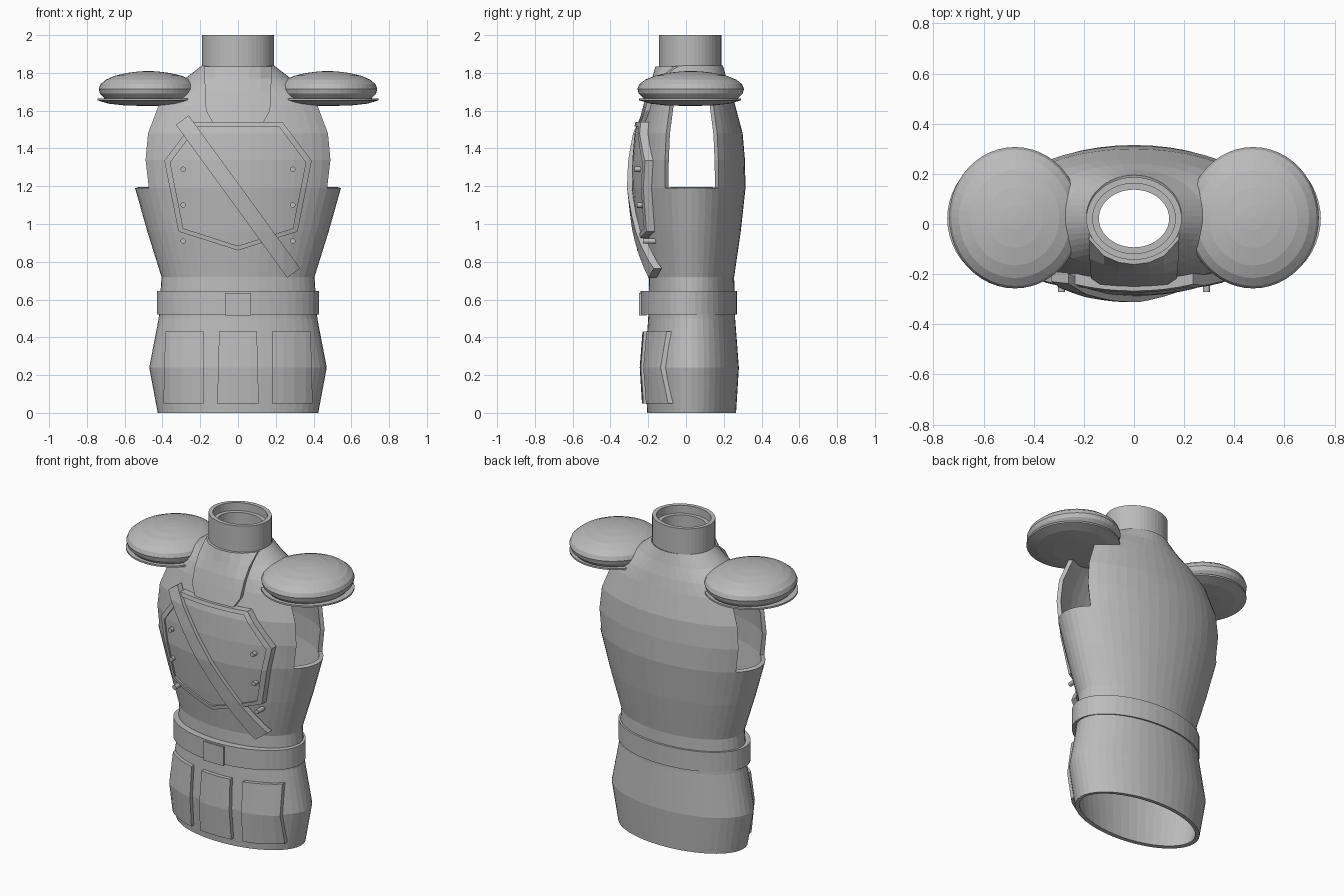
import bpy, bmesh, math
from mathutils import Vector

cube = bpy.data.objects.get("Cube")
if cube:
    bpy.data.objects.remove(cube, do_unlink=True)

grey = bpy.data.materials.new("plain grey")
grey.use_nodes = True
grey.diffuse_color = (0.5, 0.5, 0.5, 1)
grey.node_tree.nodes["Principled BSDF"].inputs["Base Color"].default_value = (0.5, 0.5, 0.5, 1)

SEG = 48
CY = 0.03
# torso rings: height, half width, half depth
RINGS = [(0, .425, .235), (.24, .47, .25), (.5, .42, .23), (.72, .405, .225),
         (.96, .48, .26), (1.19, .545, .285), (1.34, .565, .282), (1.48, .55, .27),
         (1.63, .485, .23), (1.70, .40, .21), (1.77, .28, .185), (1.84, .19, .165)]


def finish(name, bm):
    bmesh.ops.recalc_face_normals(bm, faces=bm.faces[:])
    mesh = bpy.data.meshes.new(name)
    bm.to_mesh(mesh)
    bm.free()
    mesh.materials.append(grey)
    obj = bpy.data.objects.new(name, mesh)
    bpy.context.collection.objects.link(obj)
    return obj


def loft(name, rings, cx=0, cy=CY, closed=False, skip=None):
    """Stack elliptical rings of (z, rx, ry); a zero radius welds to a point."""
    bm = bmesh.new()
    rows = []
    for z, rx, ry in rings:
        angles = [math.tau * j / SEG for j in range(SEG)]
        rows.append([bm.verts.new((cx + rx * math.cos(a), cy + ry * math.sin(a), z)) for a in angles])
    count = len(rows) if closed else len(rows) - 1
    for i in range(count):
        a, b = rows[i], rows[(i + 1) % len(rows)]
        for j in range(SEG):
            k = (j + 1) % SEG
            if not (skip and skip(rings[i][0], math.tau * (j + .5) / SEG)):
                bm.faces.new((a[j], a[k], b[k], b[j]))
    bmesh.ops.remove_doubles(bm, verts=bm.verts[:], dist=0.0005)
    return finish(name, bm)


def front_y(x, z):
    """Depth of the torso's front surface."""
    z = min(max(z, 0), RINGS[-1][0])
    for (z0, a0, b0), (z1, a1, b1) in zip(RINGS, RINGS[1:]):
        if z <= z1:
            t = (z - z0) / (z1 - z0)
            rx, ry = a0 + t * (a1 - a0), b0 + t * (b1 - b0)
            return CY - ry * math.sqrt(max(0.02, 1 - (x / rx) ** 2))


def conform(name, polygons, offset, sink=0.01):
    """Plate of flat outlines (x, z) bent onto the torso's front."""
    bm = bmesh.new()
    for poly in polygons:
        bm.faces.new([bm.verts.new((x, 0, z)) for x, z in poly])
    bmesh.ops.remove_doubles(bm, verts=bm.verts[:], dist=0.0005)
    cuts = [((i * .06, 0, 0), (1, 0, 0)) for i in range(-7, 8)]
    cuts += [((0, 0, r[0]), (0, 0, 1)) for r in RINGS]
    for co, no in cuts:
        bmesh.ops.bisect_plane(bm, geom=bm.verts[:] + bm.edges[:] + bm.faces[:],
                               plane_co=co, plane_no=no, dist=0.0005)
    base = bm.verts[:]
    ext = bmesh.ops.extrude_face_region(bm, geom=bm.faces[:])
    outer = [g for g in ext["geom"] if isinstance(g, bmesh.types.BMVert)]
    for v in base:
        v.co.y = front_y(v.co.x, v.co.z) + sink
    for v in outer:
        v.co.y = front_y(v.co.x, v.co.z) - offset
    return finish(name, bm)


# Torso shell with open arm holes
def arm_hole(z, a):
    return 1.18 < z < 1.69 and abs(math.cos(a)) > math.cos(math.pi / 6)


torso = loft("torso", RINGS, skip=arm_hole)
shell = torso.modifiers.new("thickness", 'SOLIDIFY')
shell.thickness = 0.025
shell.offset = -1

# Neck tube with an inner ledge
loft("neck", [(1.82, .19, .165), (2, .19, .165), (2, .165, .14), (1.95, .165, .14),
              (1.95, .14, .115), (1.82, .14, .115)], cy=.022, closed=True)

# Belt and buckle
loft("belt", [(.52, .43, .255), (.645, .43, .255), (.645, .39, .21), (.52, .39, .21)],
     cy=.015, closed=True)
bm = bmesh.new()
bmesh.ops.create_cube(bm, size=1)
bmesh.ops.scale(bm, vec=(.14, .04, .12), verts=bm.verts[:])
bmesh.ops.translate(bm, vec=(0, -.228, .575), verts=bm.verts[:])
finish("belt_buckle", bm)

# Shoulder pads: domed cushion over a shallow dish
CUSHION = [(1.655, 0), (1.655, .2), (1.665, .25), (1.69, .275), (1.715, .282), (1.74, .272),
           (1.765, .24), (1.785, .19), (1.80, .12), (1.808, .05), (1.81, 0)]
DISH = [(1.625, 0), (1.627, .12), (1.637, .21), (1.655, .27), (1.665, .27), (1.66, 0)]
for side, s in (("left", 1), ("right", -1)):
    loft(side + "_shoulder_cushion", [(z, r * .93, r) for z, r in CUSHION], s * .475, .025)
    loft(side + "_shoulder_dish", [(z, r, r) for z, r in DISH], s * .475, .022)

# Collar guard
conform("collar_guard", [[(-.18, 1.835), (-.17, 1.6), (-.13, 1.53), (.13, 1.53),
                          (.17, 1.6), (.18, 1.835)]], .025)

# Chest plate with raised border
outline = [(-.235, 1.54), (-.39, 1.335), (-.315, .96), (0, .86),
           (.315, .96), (.39, 1.335), (.235, 1.54)]
inner = [(x * .92, 1.2 + (z - 1.2) * .93) for x, z in outline]
conform("chest_plate", [inner], .032)
n = len(outline)
conform("chest_plate_border", [[outline[i], outline[(i + 1) % n], inner[(i + 1) % n], inner[i]]
                               for i in range(n)], .043)

# Diagonal strap
start, end = Vector((-.295, 1.55)), Vector((.295, .74))
side = (end - start).orthogonal().normalized() * .042
conform("chest_strap", [[start + side, end + side, end - side, start - side]], .057, -.015)

# Rivets
for x in (-.29, .29):
    for z in (.91, 1.1, 1.29):
        bm = bmesh.new()
        bmesh.ops.create_cone(bm, cap_ends=True, segments=16, radius1=.014, radius2=.014, depth=.07)
        for v in bm.verts:
            v.co = Vector((x + v.co.x, front_y(x, z) - .025 + v.co.z, z + v.co.y))
        finish("rivet", bm)

# Hip pouches
conform("middle_pouch", [[(-.1, .43), (-.11, .05), (.11, .05), (.1, .43)]], .025)
for name, s in (("left_pouch", 1), ("right_pouch", -1)):
    conform(name, [[(s * .18, .43), (s * .18, .05), (s * .395, .05), (s * .385, .43)]], .025)
